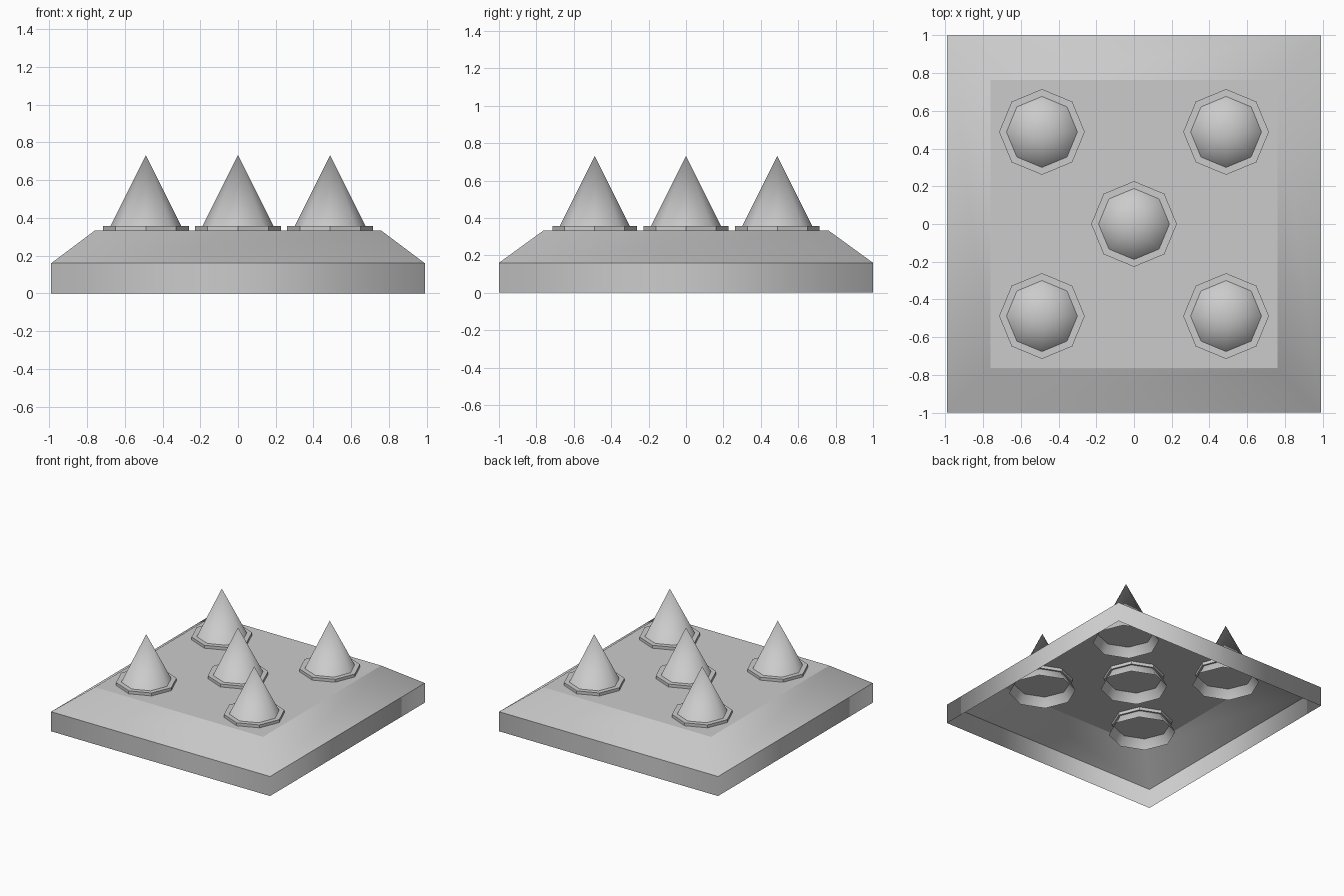
import bpy, bmesh
from math import cos, sin, pi

if "Cube" in bpy.data.objects:
    bpy.data.objects.remove(bpy.data.objects["Cube"])

WALL_Z, PLATE_Z = 0.16, 0.332


def make(name, bm, smooth):
    mesh = bpy.data.meshes.new(name)
    for f in bm.faces:
        f.smooth = smooth
    bm.to_mesh(mesh)
    bm.free()
    ob = bpy.data.objects.new(name, mesh)
    bpy.context.collection.objects.link(ob)
    return ob


def rect(hx, hy, z):
    return [(-hx, -hy, z), (hx, -hy, z), (hx, hy, z), (-hx, hy, z)]


def octagon(r, z):
    return [(r * cos(i * pi / 4), r * sin(i * pi / 4), z) for i in range(8)]


def band(name, lower, upper, smooth, caps=False):
    # open ring of quads between two outlines, optionally closed
    bm = bmesh.new()
    a = [bm.verts.new(p) for p in lower]
    b = [bm.verts.new(p) for p in upper]
    n = len(a)
    for i in range(n):
        j = (i + 1) % n
        bm.faces.new((a[i], a[j], b[j], b[i]))
    if caps:
        bm.faces.new(a[::-1])
        bm.faces.new(b)
    return make(name, bm, smooth)


# hollow base: vertical skirt, sloped border, flat top plate (open underneath)
outer, inner = (0.99, 1.0), (0.76, 0.763)
band("base_skirt", rect(*outer, 0), rect(*outer, WALL_Z), True)
band("base_slope", rect(*outer, WALL_Z), rect(*inner, PLATE_Z), True)
bm = bmesh.new()
bm.faces.new([bm.verts.new(p) for p in rect(*inner, PLATE_Z)])
make("top_plate", bm, False)


def spike(name):
    # open-bottomed cone that pokes through the plate
    bm = bmesh.new()
    ring = [bm.verts.new(p) for p in octagon(0.25, 0.232)]
    tip = bm.verts.new((0, 0, 0.732))
    for i in range(8):
        bm.faces.new((ring[i], ring[(i + 1) % 8], tip))
    return make(name, bm, True)


# five spikes with octagonal collars
c = 0.488
for i, (x, y) in enumerate([(0, 0), (-c, -c), (c, -c), (c, c), (-c, c)]):
    collar = band(f"spike_collar_{i}", octagon(0.227, 0.307), octagon(0.227, 0.356), False, True)
    for ob in (spike(f"spike_{i}"), collar):
        ob.location = (x, y, 0)
